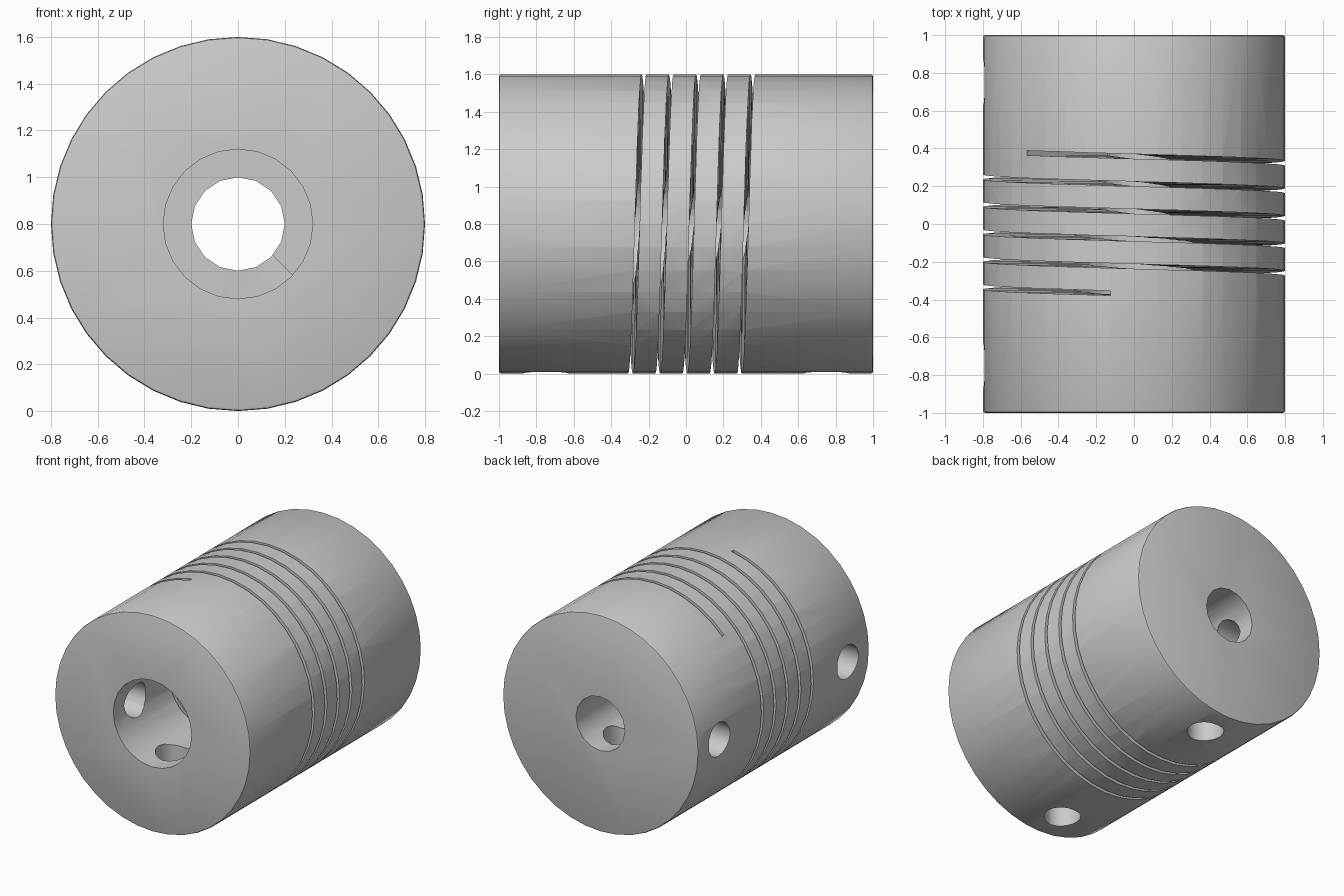
import bpy, bmesh, math
from mathutils import Matrix

if "Cube" in bpy.data.objects:
    bpy.data.objects.remove(bpy.data.objects["Cube"])

RADIUS, AXIS_Z = 0.8, 0.8

metal = bpy.data.materials.new("grey metal")
metal.use_nodes = True
grey = (0.6, 0.6, 0.6, 1)
metal.diffuse_color = grey
metal.node_tree.nodes["Principled BSDF"].inputs["Base Color"].default_value = grey


def make_object(name, bm):
    bmesh.ops.recalc_face_normals(bm, faces=bm.faces)
    mesh = bpy.data.meshes.new(name)
    bm.to_mesh(mesh)
    bm.free()
    mesh.materials.append(metal)
    obj = bpy.data.objects.new(name, mesh)
    bpy.context.collection.objects.link(obj)
    return obj


def cylinder(name, radius, length, sides, centre, turn):
    bm = bmesh.new()
    bmesh.ops.create_cone(bm, cap_ends=True, segments=sides, radius1=radius,
                          radius2=radius, depth=length,
                          matrix=Matrix.Translation(centre) @ turn)
    return make_object(name, bm)


def cut(target, cutter):
    cutter.hide_render = True
    mod = target.modifiers.new("cut", 'BOOLEAN')
    mod.operation = 'DIFFERENCE'
    mod.solver = 'EXACT'
    mod.object = cutter
    bpy.context.view_layer.objects.active = target
    bpy.ops.object.modifier_apply(modifier=mod.name)
    bpy.data.objects.remove(cutter)


along_x = Matrix.Rotation(math.pi / 2, 4, 'Y')
along_y = Matrix.Rotation(math.pi / 2, 4, 'X')
upright = Matrix.Identity(4)

# Body: cylinder with a fine chamfer around both ends
body = cylinder("coupling_body", RADIUS, 2, 40, (0, 0, AXIS_Z), along_y)
bm = bmesh.new()
bm.from_mesh(body.data)
rims = [e for e in bm.edges if abs(sum(v.co.y for v in e.verts)) > 1.9]
bmesh.ops.bevel(bm, geom=rims, offset=0.012, segments=2, profile=0.5, affect='EDGES')
bm.to_mesh(body.data)
bm.free()

# Stepped bore: wide at the front, narrow at the back
cut(body, cylinder("wide_bore", 0.32, 1.1, 24, (0, -0.55, AXIS_Z), along_y))
cut(body, cylinder("narrow_bore", 0.2, 2.4, 16, (0, 0, AXIS_Z), along_y))

# Clamping screw holes: one sideways and one downwards at each end
for y in (-0.75, 0.75):
    cut(body, cylinder("side_hole", 0.125, 0.9, 16, (-0.45, y, AXIS_Z), along_x))
    cut(body, cylinder("bottom_hole", 0.125, 0.9, 16, (0, y, AXIS_Z - 0.45), upright))

# Helical slot: rectangular section swept around the axis
TURNS, PITCH, WIDTH, STEPS = 5.1, 0.1455, 0.025, 204
bm = bmesh.new()
rings = []
for i in range(STEPS + 1):
    t = TURNS * i / STEPS
    a = 2 * math.pi * t - math.pi / 4
    y = 0.376 - PITCH * t
    rings.append([bm.verts.new((r * math.sin(a), y + s * WIDTH / 2, AXIS_Z + r * math.cos(a)))
                  for r, s in ((0.15, -1), (0.9, -1), (0.9, 1), (0.15, 1))])
for p, q in zip(rings, rings[1:]):
    for k in range(4):
        n = (k + 1) % 4
        bm.faces.new((p[k], p[n], q[n], q[k]))
bm.faces.new(rings[0])
bm.faces.new(rings[-1])
bmesh.ops.triangulate(bm, faces=bm.faces)
cut(body, make_object("helical_slot", bm))

# Smooth round walls with crisp edges
bpy.ops.object.select_all(action='DESELECT')
body.select_set(True)
bpy.context.view_layer.objects.active = body
bpy.ops.object.shade_smooth_by_angle(angle=math.radians(30))
